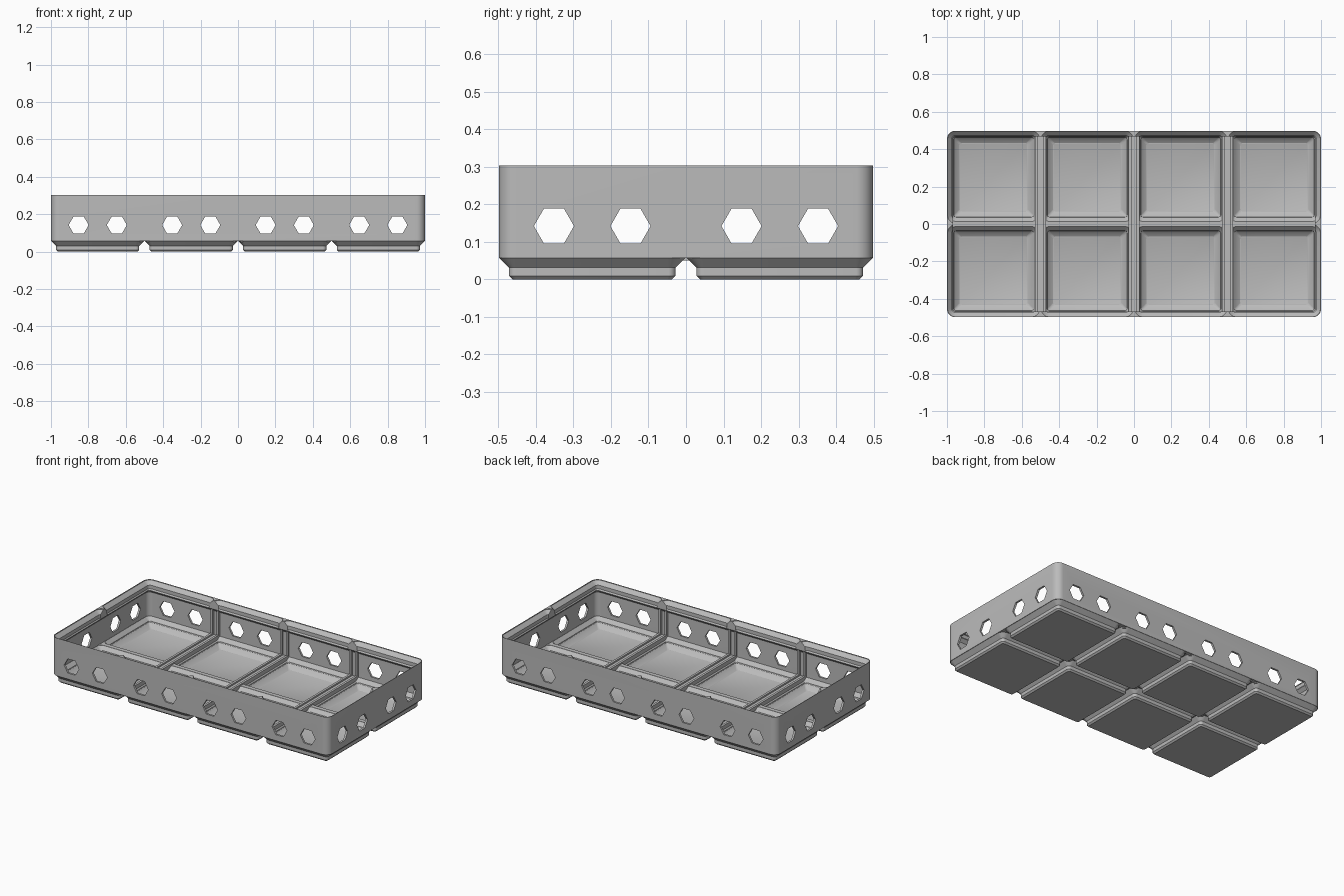
import bpy, bmesh
from math import cos, sin, pi

if "Cube" in bpy.data.objects:
    bpy.data.objects.remove(bpy.data.objects["Cube"], do_unlink=True)

grey = bpy.data.materials.new("light grey plastic")
grey.use_nodes = True
COLOUR = (0.5, 0.5, 0.5, 1)
grey.diffuse_color = COLOUR
grey.node_tree.nodes["Principled BSDF"].inputs["Base Color"].default_value = COLOUR

CELLS = [(x, y) for x in (-0.75, -0.25, 0.25, 0.75) for y in (-0.25, 0.25)]
HALF_X, HALF_Y, RADIUS = 1.0, 0.4985, 0.045
TOP, WALL_BASE = 0.303, 0.057


def loft(name, rings):
    """Closed solid from a stack of equal point loops."""
    bm = bmesh.new()
    loops = [[bm.verts.new(p) for p in ring] for ring in rings]
    n = len(loops[0])
    for a, b in zip(loops, loops[1:]):
        for i in range(n):
            j = (i + 1) % n
            bm.faces.new((a[i], a[j], b[j], b[i]))
    bm.faces.new(loops[0][::-1])
    bm.faces.new(loops[-1])
    bmesh.ops.recalc_face_normals(bm, faces=bm.faces)
    mesh = bpy.data.meshes.new(name)
    bm.to_mesh(mesh)
    bm.free()
    mesh.materials.append(grey)
    obj = bpy.data.objects.new(name, mesh)
    bpy.context.collection.objects.link(obj)
    return obj


def rounded(cx, cy, hx, hy, r, z, steps=8):
    """Rounded rectangle loop at height z."""
    pts = []
    for k, (sx, sy) in enumerate(((1, 1), (-1, 1), (-1, -1), (1, -1))):
        for i in range(steps + 1):
            a = (k + i / steps) * pi / 2
            pts.append((cx + sx * (hx - r) + r * cos(a),
                        cy + sy * (hy - r) + r * sin(a), z))
    return pts


def shell(name, profile):
    """Solid following the outer wall; profile holds (inset, height)."""
    return loft(name, [rounded(0, 0, HALF_X - d, HALF_Y - d,
                               max(RADIUS - d, 0.012), z) for d, z in profile])


def cell_solid(name, centre, profile):
    """Solid following one square cell; profile holds (half width, height)."""
    return loft(name, [rounded(*centre, h, h, max(RADIUS - 0.248 + h, 0.012), z)
                       for h, z in profile])


def box(name, x, y, z):
    return loft(name, [[(x[0], y[0], h), (x[1], y[0], h), (x[1], y[1], h),
                        (x[0], y[1], h)] for h in z])


def hexagon(c, along_x):
    """Hexagonal bar crossing the whole tray."""
    r, zc, rings = 0.0535, 0.142, []
    for end in (-1.2, 1.2):
        ring = []
        for i in range(6):
            u, z = c + r * cos(i * pi / 3), zc + r * sin(i * pi / 3)
            ring.append((end, u, z) if along_x else (u, end, z))
        rings.append(ring)
    return loft("hole_cutter", rings)


def combine(target, tool, operation):
    mod = target.modifiers.new("combine", "BOOLEAN")
    mod.operation, mod.solver, mod.object = operation, "EXACT", tool
    deps = bpy.context.evaluated_depsgraph_get()
    mesh = bpy.data.meshes.new_from_object(target.evaluated_get(deps))
    target.modifiers.clear()
    target.data = mesh
    bpy.data.objects.remove(tool, do_unlink=True)


# Outer wall block and stepped feet
tray = shell("tray", [(0, WALL_BASE), (0, TOP)])
FOOT = [(0.2125, 0), (0.222, 0.0095), (0.222, 0.031), (0.2475, 0.0565), (0.235, 0.064)]
for c in CELLS:
    combine(tray, cell_solid("foot", c, FOOT), "UNION")

# Main cavity with the sloped underside of the rim
combine(tray, shell("cavity", [(0.013, 0.07), (0.013, 0.225), (0.032, 0.244),
                               (0.032, 0.32)]), "DIFFERENCE")

# Hollow feet and the stacking rim, cell by cell
HOLLOW = [(0.182, 0.014), (0.2, 0.025), (0.213, 0.04), (0.214, 0.047),
          (0.236, 0.069), (0.236, 0.09)]
RIM = [(0.217, 0.244), (0.2235, 0.253), (0.2235, 0.276), (0.2465, 0.299), (0.2465, 0.31)]
for c in CELLS:
    combine(tray, cell_solid("hollow", c, HOLLOW), "DIFFERENCE")
    combine(tray, cell_solid("rim_cut", c, RIM), "DIFFERENCE")

# Hexagonal wall holes
for x in (-0.75, -0.25, 0.25, 0.75):
    for side in (-0.102, 0.102):
        combine(tray, hexagon(x + side, False), "DIFFERENCE")
for y in (-0.25, 0.25):
    for side in (-0.102, 0.102):
        combine(tray, hexagon(y + side, True), "DIFFERENCE")

# Divider slots: paired rails across the floor and up the walls
for x in (-0.5, 0, 0.5):
    for s in (-0.0215, 0.0215):
        span = (x + s - 0.0075, x + s + 0.0075)
        box("floor_rail", span, (-0.488, 0.488), (0.05, 0.08))
        box("back_wall_rail", span, (0.472, 0.49), (0.06, 0.238))
        box("front_wall_rail", span, (-0.49, -0.472), (0.06, 0.238))

# Smooth rounded corners, keep the edges crisp
bpy.ops.object.select_all(action="DESELECT")
tray.select_set(True)
bpy.context.view_layer.objects.active = tray
bpy.ops.object.shade_smooth_by_angle(angle=pi / 7)
